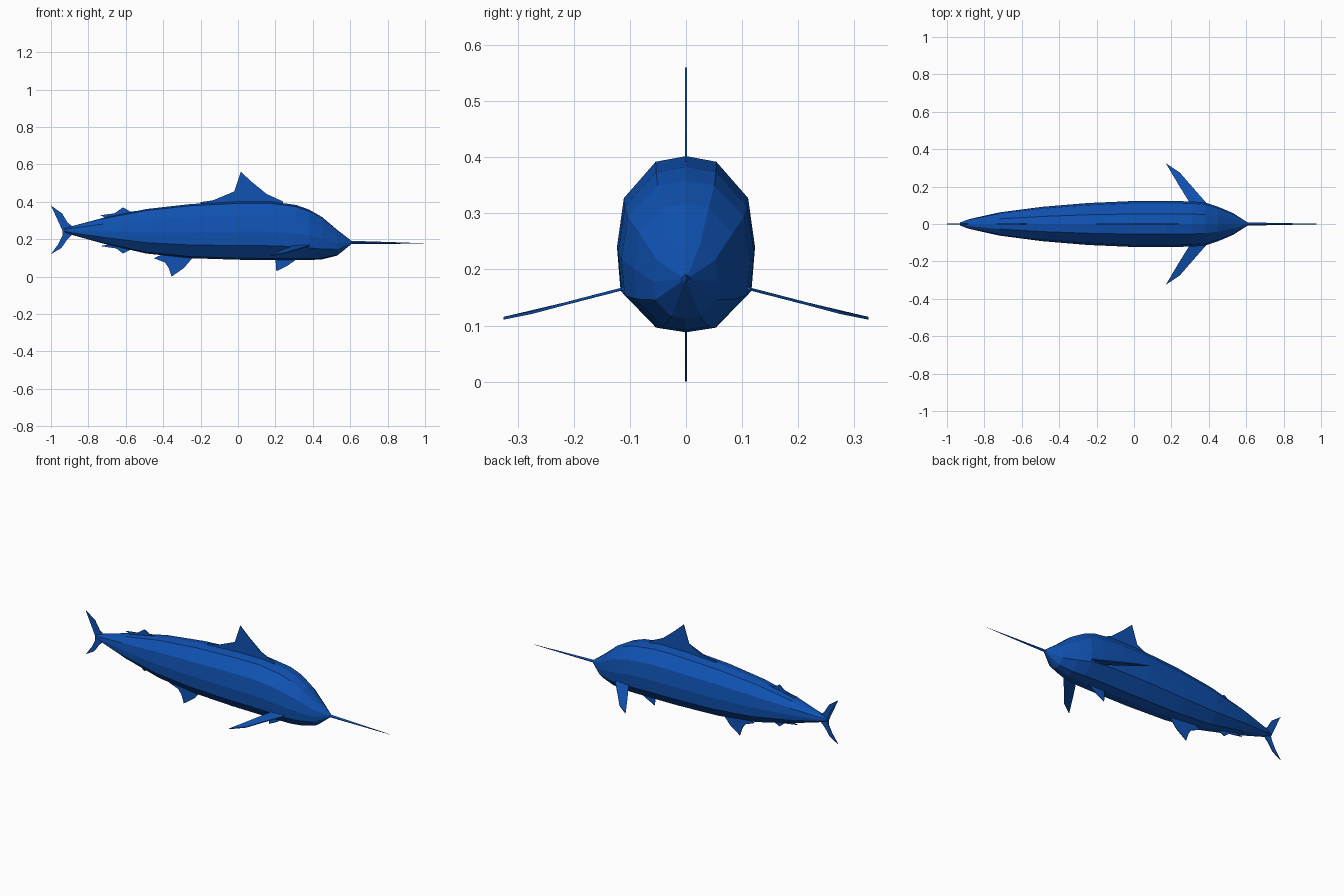
import bpy, bmesh
from mathutils import Vector

blue = bpy.data.materials.new("ocean_blue")
blue.diffuse_color = (0.005, 0.085, 0.45, 1)


def finish(name, bm):
    bmesh.ops.recalc_face_normals(bm, faces=bm.faces)
    mesh = bpy.data.meshes.new(name)
    bm.to_mesh(mesh)
    bm.free()
    mesh.materials.append(blue)
    obj = bpy.data.objects.new(name, mesh)
    bpy.context.collection.objects.link(obj)
    return obj


def loft(name, rings):
    """Skin a list of equal-length closed rings and cap both ends."""
    bm = bmesh.new()
    rows = [[bm.verts.new(p) for p in ring] for ring in rings]
    n = len(rows[0])
    for a, b in zip(rows, rows[1:]):
        for i in range(n):
            j = (i + 1) % n
            bm.faces.new((a[i], a[j], b[j], b[i]))
    bm.faces.new(rows[0])
    bm.faces.new(rows[-1])
    return finish(name, bm)


def plate(name, points, thickness, axis):
    """Thin fin from an outline, thickened evenly along an axis."""
    bm = bmesh.new()
    off = Vector(axis) * thickness / 2
    a = [bm.verts.new(Vector(p) - off) for p in points]
    b = [bm.verts.new(Vector(p) + off) for p in points]
    n = len(points)
    caps = [bm.faces.new(a), bm.faces.new(b[::-1])]
    for i in range(n):
        j = (i + 1) % n
        bm.faces.new((a[i], a[j], b[j], b[i]))
    bmesh.ops.triangulate(bm, faces=caps)
    return finish(name, bm)


def upright_fin(name, outline):
    return plate(name, [(x, 0, z) for x, z in outline], 0.004, (0, 1, 0))


# Body: twelve-sided section scaled along x by (x, top, bottom, half width)
half = [(0, 1), (0.44, 0.968), (0.9, 0.762), (1, 0.483),
        (0.95, 0.244), (0.44, 0.029), (0, 0)]
section = half + [(-w, f) for w, f in half[-2:0:-1]]
stations = [
    (-0.93, 0.255, 0.238, 0.008), (-0.885, 0.27, 0.222, 0.025),
    (-0.72, 0.314, 0.176, 0.062), (-0.49, 0.361, 0.123, 0.092),
    (-0.25, 0.388, 0.098, 0.112), (0.0, 0.401, 0.09, 0.123),
    (0.17, 0.402, 0.088, 0.123), (0.31, 0.383, 0.088, 0.121),
    (0.38, 0.358, 0.088, 0.115), (0.45, 0.318, 0.092, 0.092),
    (0.53, 0.25, 0.112, 0.058), (0.608, 0.19, 0.175, 0.008),
]
loft("body", [[(x, w * hw, b + f * (t - b)) for w, f in section]
              for x, t, b, hw in stations])

# Bill: slim diamond spike
diamond = [(1, 0), (0, 1), (-1, 0), (0, -1)]
loft("bill", [[(x, a * r, z + b * r) for a, b in diamond]
              for x, z, r in [(0.58, 0.183, 0.009), (0.8, 0.18, 0.005),
                              (1.0, 0.177, 0.0008)]])

# Upright fins on the centre line
upright_fin("dorsal_fin", [(-0.2, 0.38), (-0.2, 0.398), (-0.095, 0.413),
                           (-0.02, 0.455), (0.015, 0.56), (0.075, 0.505),
                           (0.145, 0.445), (0.24, 0.402), (0.24, 0.37)])
upright_fin("rear_dorsal_fin", [(-0.66, 0.29), (-0.735, 0.328), (-0.66, 0.338),
                                (-0.615, 0.37), (-0.575, 0.347),
                                (-0.53, 0.352), (-0.53, 0.32)])
upright_fin("anal_fin", [(-0.38, 0.13), (-0.45, 0.098), (-0.39, 0.075),
                         (-0.37, 0.045), (-0.355, 0.0), (-0.29, 0.045),
                         (-0.245, 0.097), (-0.245, 0.13)])
upright_fin("rear_anal_fin", [(-0.65, 0.18), (-0.735, 0.163), (-0.65, 0.15),
                              (-0.615, 0.123), (-0.56, 0.15), (-0.56, 0.18)])
upright_fin("pelvic_fin", [(0.2, 0.1), (0.24, 0.07), (0.205, 0.028),
                           (0.26, 0.055), (0.31, 0.09), (0.31, 0.11)])
upright_fin("tail_fin", [(-0.885, 0.268), (-0.91, 0.287), (-0.94, 0.337),
                         (-1.0, 0.38), (-0.965, 0.325), (-0.935, 0.265),
                         (-0.93, 0.235), (-0.96, 0.175), (-1.0, 0.12),
                         (-0.945, 0.152), (-0.915, 0.195), (-0.885, 0.225)])

# Swept pectoral fins, one per side
pectoral = [(0.38, 0.09, 0.172), (0.385, 0.115, 0.165), (0.31, 0.2, 0.143),
            (0.245, 0.275, 0.123), (0.17, 0.325, 0.113),
            (0.235, 0.215, 0.139), (0.295, 0.118, 0.164), (0.3, 0.09, 0.172)]
for name, side in (("left_pectoral_fin", 1), ("right_pectoral_fin", -1)):
    plate(name, [(x, y * side, z) for x, y, z in pectoral], 0.005, (0, 0, 1))
